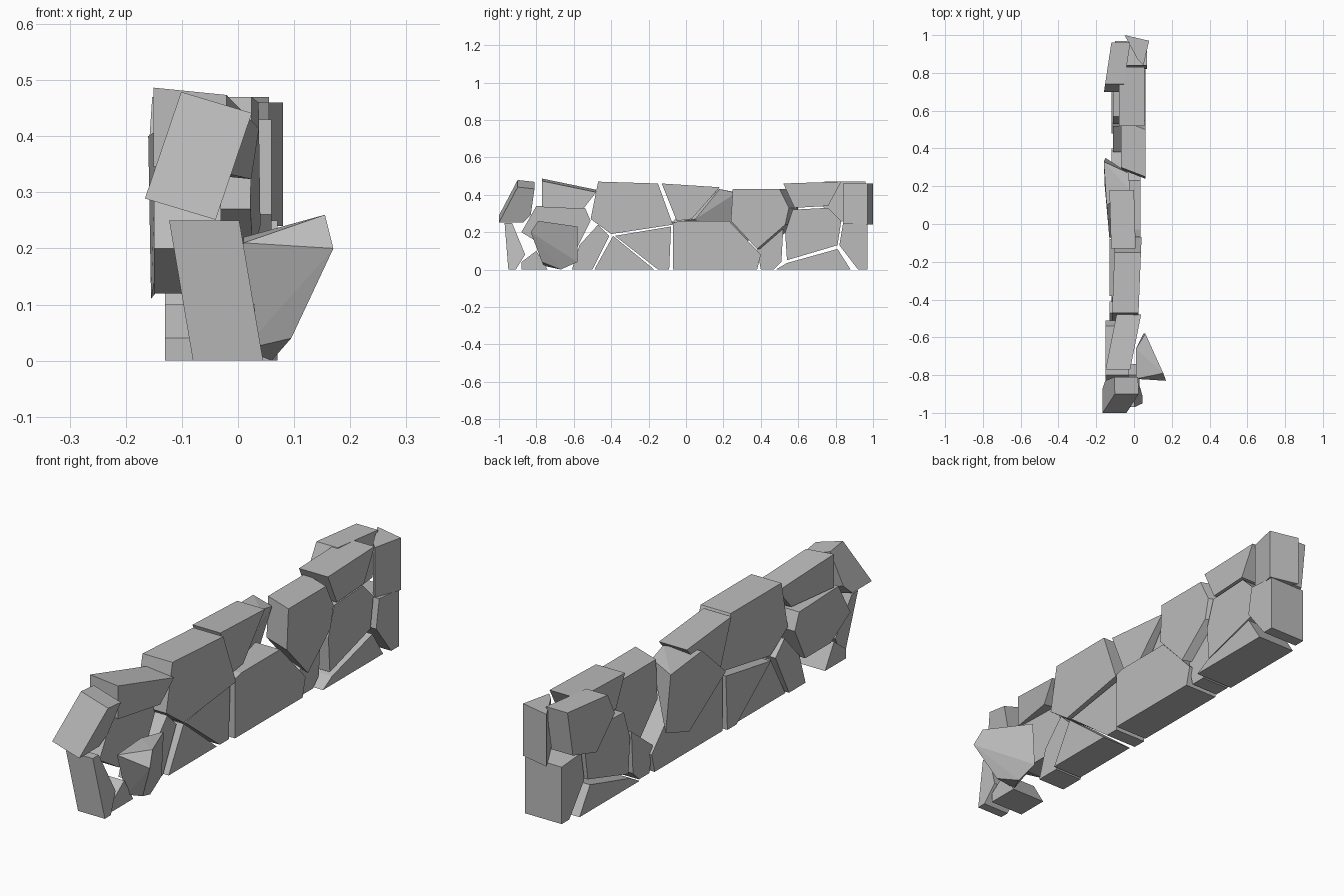
import bpy
import bmesh
import math
from mathutils import Vector

default_cube = bpy.data.objects.get("Cube")
if default_cube:
    bpy.data.objects.remove(default_cube, do_unlink=True)

# Plain grey stone
stone = bpy.data.materials.new("grey_stone")
stone.use_nodes = True
grey = (0.5, 0.5, 0.5, 1)
stone.diffuse_color = grey
stone.node_tree.nodes["Principled BSDF"].inputs["Base Color"].default_value = grey


def hull(name, points):
    """Make one flat-faced convex stone around the given corner points."""
    bm = bmesh.new()
    for point in points:
        bm.verts.new(point)
    result = bmesh.ops.convex_hull(bm, input=list(bm.verts))
    unused = {g for g in result["geom_interior"] + result["geom_unused"]
              if isinstance(g, bmesh.types.BMVert)}
    bmesh.ops.delete(bm, geom=list(unused), context="VERTS")
    bmesh.ops.dissolve_limit(bm, angle_limit=math.radians(1),
                             verts=list(bm.verts), edges=list(bm.edges))
    bmesh.ops.recalc_face_normals(bm, faces=list(bm.faces))
    mesh = bpy.data.meshes.new(name)
    bm.to_mesh(mesh)
    bm.free()
    mesh.materials.append(stone)
    stone_object = bpy.data.objects.new(name, mesh)
    bpy.context.collection.objects.link(stone_object)
    return stone_object


def chunk(name, outline, back, front, yaw=0, roll=0, tip=0, shift=0):
    """Extrude a (y, z) outline through the wall, then lean it.

    yaw and roll slide x along y and z, tip slides z along x,
    and shift moves the rear outline along y.
    """
    mid_y = sum(y for y, z in outline) / len(outline)
    mid_z = sum(z for y, z in outline) / len(outline)
    mid_x = (back + front) / 2
    points = []
    for side in (back, front):
        for y, z in outline:
            x = side + yaw * (y - mid_y) + roll * (z - mid_z)
            slide = shift if side == back else 0
            points.append(Vector((x, y + slide, z + tip * (side - mid_x))))
    return hull(name, points)


# Loose stones at the broken front end
chunk("front_post_stone",
      [(-.97, .25), (-.93, .25), (-.86, .08), (-.91, 0), (-.95, 0)],
      back=-.1, front=.025, roll=-.17)
chunk("front_tilted_stone",
      [(-.9, .46), (-.81, .45), (-.83, .31), (-.87, .27), (-1, .27)],
      back=-.138, front=-.012, roll=.34, tip=-.3)
chunk("front_cap_stone",
      [(-.77, .48), (-.48, .42), (-.55, .33), (-.77, .34)],
      back=-.125, front=.005, yaw=.2, tip=-.1)
chunk("front_middle_stone",
      [(-.8, .34), (-.54, .33), (-.51, .26), (-.58, .12), (-.75, .12), (-.88, .2)],
      back=-.15, front=-.03)
chunk("front_base_stone",
      [(-.88, 0), (-.88, .04), (-.8, .1), (-.74, 0)],
      back=-.13, front=.03)

# Stone that has slid out of the wall
hull("fallen_stone", [
    (.155, -.79, .26), (.17, -.83, .2), (.095, -.77, .04), (.06, -.67, 0),
    (.01, -.82, .21), (.06, -.58, .23), (.05, -.58, .04), (.01, -.76, .02),
    (.01, -.66, .22)])

# Lower course, front to back
chunk("lower_corner_stone",
      [(-.47, .24), (-.41, .18), (-.5, 0), (-.61, 0), (-.57, .13)],
      back=-.13, front=.0)
chunk("lower_wedge_stone",
      [(-.39, .18), (-.17, 0), (-.49, 0)],
      back=-.12, front=.02)
chunk("lower_slant_stone",
      [(-.38, .18), (-.08, .23), (-.09, 0), (-.15, 0)],
      back=-.13, front=.02)
chunk("lower_centre_stone",
      [(-.07, .25), (-.03, .26), (.23, .26), (.4, .08), (.38, 0), (-.07, 0)],
      back=-.12, front=.035)
chunk("lower_gap_stone",
      [(.38, .11), (.52, .22), (.51, .04), (.47, 0), (.4, 0)],
      back=-.11, front=.02)
chunk("lower_foot_stone",
      [(.48, 0), (.54, .035), (.81, .11), (.88, 0)],
      back=-.12, front=.06)
chunk("lower_end_stone",
      [(.84, .25), (.97, .24), (.97, 0), (.92, 0), (.82, .13)],
      back=-.1, front=.07)

# Upper course, front to back
chunk("upper_front_stone",
      [(-.47, .47), (-.15, .46), (-.07, .24), (-.4, .19), (-.51, .27)],
      back=-.11, front=.03, yaw=.04)
chunk("upper_centre_stone",
      [(-.13, .46), (.18, .44), (.03, .27), (-.05, .26)],
      back=-.125, front=.005, yaw=-.03)
hull("rear_bulge_stone", [
    (-.16, .33, .4), (-.145, .1, .41), (-.13, -.08, .25), (-.155, .2, .11),
    (-.15, .35, .16), (-.02, .18, .43), (-.03, .27, .41), (-.03, .05, .27)])
chunk("upper_back_stone",
      [(.25, .43), (.5, .43), (.55, .33), (.53, .24), (.38, .11), (.24, .26)],
      back=-.07, front=.06, shift=.05)
chunk("upper_cap_stone",
      [(.52, .46), (.83, .47), (.76, .34), (.58, .33)],
      back=-.08, front=.055)
chunk("back_middle_stone",
      [(.57, .32), (.76, .33), (.83, .26), (.81, .13), (.54, .05), (.53, .2)],
      back=-.11, front=.05)

# Split stones at the far end
chunk("back_rear_stone",
      [(.96, .47), (.74, .47), (.7, .38), (.8, .25), (.93, .28)],
      back=-.14, front=-.04, yaw=.15)
plan = [(-.05, 1), (.08, .97), (.05, .84), (.02, .87)]
hull("back_pillar_stone", [(x, y, z) for x, y in plan for z in (.24, .46)])
